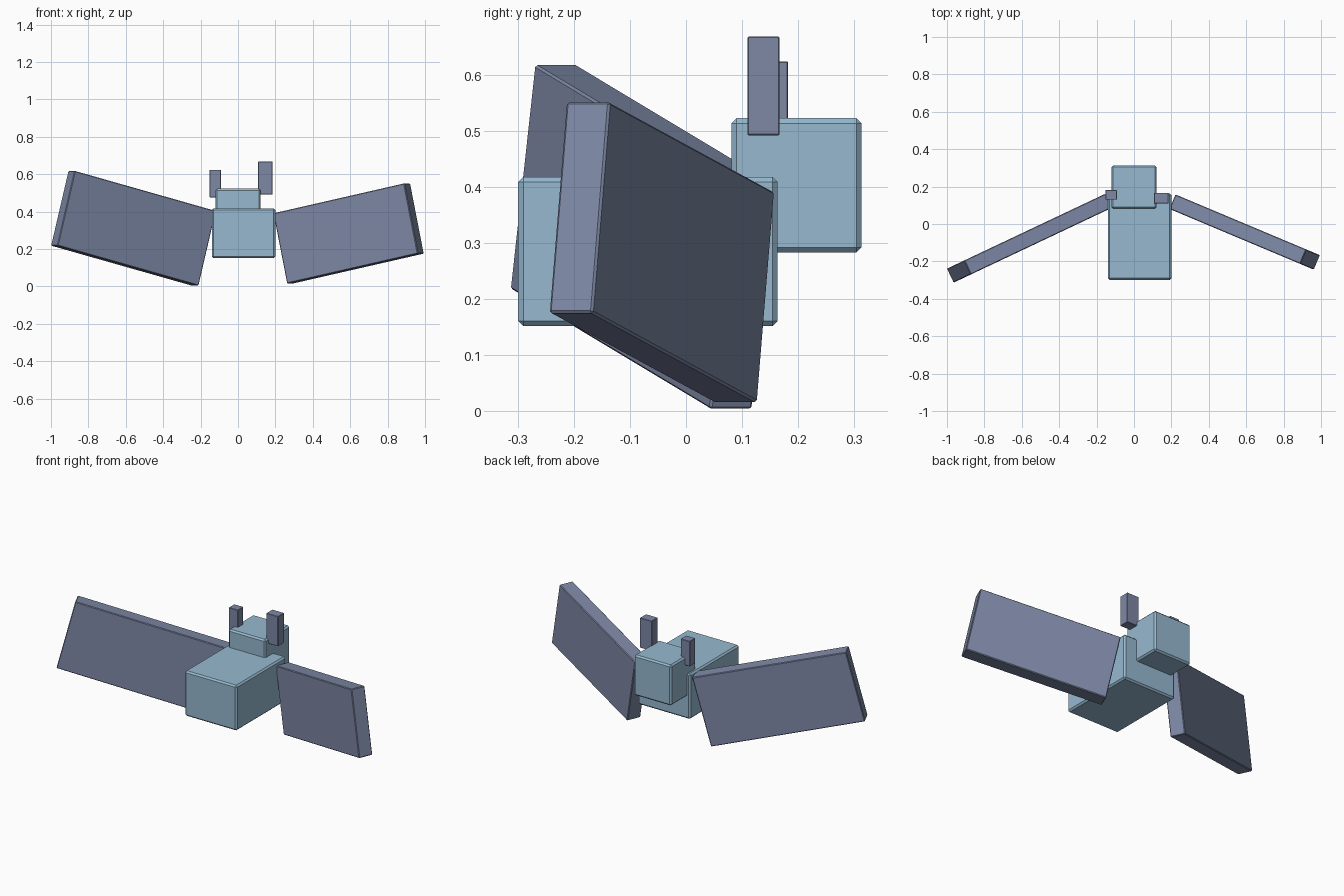
import bpy, bmesh
from math import radians
from mathutils import Matrix

if "Cube" in bpy.data.objects:
    bpy.data.objects.remove(bpy.data.objects["Cube"])


def material(name, colour):
    m = bpy.data.materials.new(name)
    m.diffuse_color = (*colour, 1)
    m.use_nodes = True
    m.node_tree.nodes["Principled BSDF"].inputs["Base Color"].default_value = m.diffuse_color
    return m


blue = material("light_blue", (0.305, 0.485, 0.625))
slate = material("slate_blue", (0.205, 0.246, 0.376))


def block(name, centre, size, mat, bevel, pitch=0, yaw=0):
    """Box with slightly chamfered edges, pitched about y and then turned about z."""
    bm = bmesh.new()
    bmesh.ops.create_cube(bm, size=1, matrix=Matrix.Diagonal((*size, 1)))
    bmesh.ops.bevel(bm, geom=bm.edges[:], offset=bevel, segments=1, affect='EDGES')
    bmesh.ops.recalc_face_normals(bm, faces=bm.faces[:])
    mesh = bpy.data.meshes.new(name)
    bm.to_mesh(mesh)
    bm.free()
    mesh.materials.append(mat)
    ob = bpy.data.objects.new(name, mesh)
    ob.location = centre
    ob.rotation_euler = (0, radians(pitch), radians(yaw))
    bpy.context.collection.objects.link(ob)
    return ob


# Body and head
block("body", (0.03, -0.068, 0.285), (0.34, 0.462, 0.266), blue, 0.009)
block("head", (0.0, 0.197, 0.403), (0.242, 0.232, 0.239), blue, 0.009)

# Ears, slightly uneven
block("left_ear", (-0.122, 0.156, 0.55), (0.06, 0.052, 0.148), slate, 0.002)
block("right_ear", (0.146, 0.138, 0.58), (0.077, 0.057, 0.176), slate, 0.002)

# Wings, swept to the front and raised at the tips
block("left_wing", (-0.559, -0.076, 0.311), (0.862, 0.083, 0.413), slate, 0.004, 14.4, 25.3)
block("right_wing", (0.5915, -0.043, 0.2835), (0.776, 0.084, 0.384), slate, 0.004, -11.9, -22.8)
